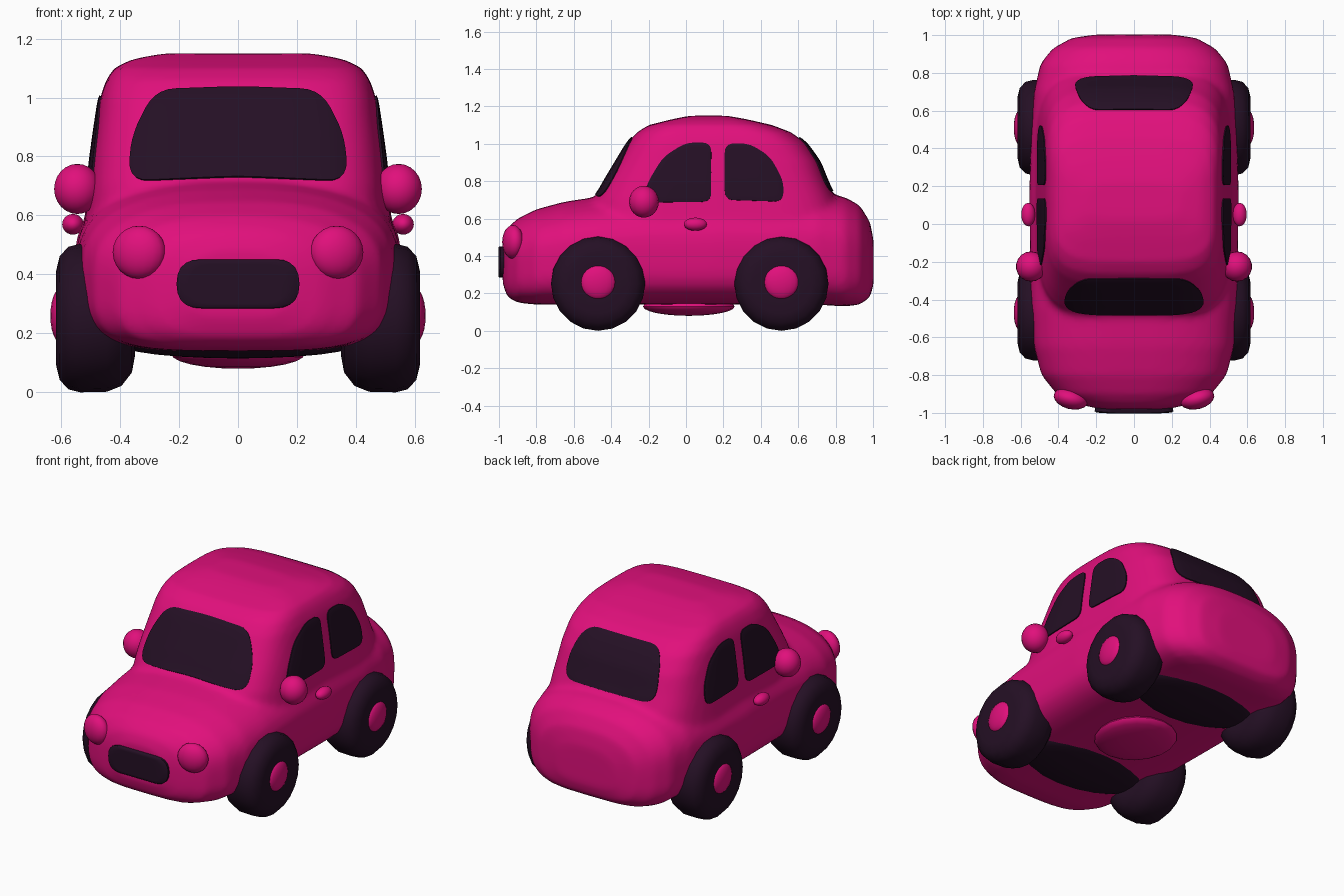
import bpy
import bmesh
from math import sin, cos, pi, radians, ceil
from mathutils import Vector, Matrix
from mathutils.bvhtree import BVHTree

if "Cube" in bpy.data.objects:
    bpy.data.objects.remove(bpy.data.objects["Cube"], do_unlink=True)


def material(name, rgb):
    m = bpy.data.materials.new(name)
    m.use_nodes = True
    m.diffuse_color = (*rgb, 1)
    bsdf = next(n for n in m.node_tree.nodes if n.type == "BSDF_PRINCIPLED")
    bsdf.inputs["Base Color"].default_value = (*rgb, 1)
    return m


PINK = material("hot_pink", (0.75, 0.005, 0.2))
DARK = material("dark_plum", (0.018, 0.005, 0.018))


def finish(name, bm, mat):
    """Turn a bmesh into a smooth-shaded object."""
    bmesh.ops.recalc_face_normals(bm, faces=bm.faces)
    me = bpy.data.meshes.new(name)
    bm.to_mesh(me)
    bm.free()
    for p in me.polygons:
        p.use_smooth = True
    me.set_sharp_from_angle(angle=radians(50))
    me.materials.append(mat)
    ob = bpy.data.objects.new(name, me)
    bpy.context.scene.collection.objects.link(ob)
    return ob


def loft(bm, rings):
    """Skin a list of closed rings and cap both ends."""
    loops = [[bm.verts.new(p) for p in ring] for ring in rings]
    n = len(loops[0])
    for a, b in zip(loops, loops[1:]):
        for i in range(n):
            j = (i + 1) % n
            bm.faces.new((a[i], a[j], b[j], b[i]))
    bm.faces.new(loops[0])
    bm.faces.new(loops[-1])


def power(v, e):
    return abs(v) ** (2 / e) * (1 if v >= 0 else -1)


ANGLES = [2 * pi * i / 40 for i in range(40)]

# Body: a long lower hull and a cabin hull, fused and softened
bm = bmesh.new()
lower = [  # y, half width, bottom, top
    (-0.98, 0.18, 0.25, 0.49), (-0.955, 0.29, 0.18, 0.55), (-0.9, 0.41, 0.15, 0.6),
    (-0.8, 0.49, 0.14, 0.65), (-0.65, 0.53, 0.14, 0.69), (-0.45, 0.545, 0.14, 0.72),
    (-0.2, 0.55, 0.14, 0.74), (0.15, 0.555, 0.14, 0.75), (0.5, 0.545, 0.14, 0.75),
    (0.7, 0.53, 0.14, 0.745), (0.85, 0.495, 0.13, 0.715), (0.93, 0.43, 0.14, 0.67),
    (0.985, 0.33, 0.18, 0.58), (1.003, 0.2, 0.25, 0.48)]
rings = []
for y, w, zb, zt in lower:
    ring = []
    for a in ANGLES:
        e = 2.5 if sin(a) >= 0 else 4
        ring.append((w * power(cos(a), e), y,
                     (zb + zt) / 2 + (zt - zb) / 2 * power(sin(a), e)))
    rings.append(ring)
loft(bm, rings)

cabin = [  # z, half width, front, back
    (0.5, 0.53, -0.53, 0.86), (0.7, 0.508, -0.49, 0.8), (0.8, 0.497, -0.435, 0.755),
    (0.9, 0.483, -0.375, 0.715), (1.0, 0.468, -0.315, 0.645), (1.06, 0.448, -0.265, 0.565),
    (1.1, 0.42, -0.2, 0.46), (1.13, 0.36, -0.08, 0.33), (1.15, 0.25, 0.02, 0.22)]
loft(bm, [[(w * power(cos(a), 4.5), (f + b) / 2 + (b - f) / 2 * power(sin(a), 4.5), z)
           for a in ANGLES] for z, w, f, b in cabin])
body = finish("body", bm, PINK)
remesh = body.modifiers.new("fuse", "REMESH")
remesh.mode = "VOXEL"
remesh.voxel_size = 0.02
remesh.use_smooth_shade = True
soften = body.modifiers.new("soften", "SMOOTH")
soften.factor = 0.5
soften.iterations = 8

bpy.context.view_layer.update()
skin = BVHTree.FromObject(body, bpy.context.evaluated_depsgraph_get())


def outline(corners, r):
    """Round the corners of a polygon and split its long edges."""
    pts = []
    n = len(corners)
    for i in range(n):
        prev, p, nxt = (Vector(corners[k % n]) for k in (i - 1, i, i + 1))
        a, b = (p + (q - p).normalized() * min(r, (q - p).length * 0.49) for q in (prev, nxt))
        pts += [a.lerp(p, t / 5).lerp(p.lerp(b, t / 5), t / 5) for t in range(6)]
    out = []
    for p, q in zip(pts, pts[1:] + pts[:1]):
        steps = max(1, ceil((q - p).length / 0.04))
        out += [p.lerp(q, k / steps) for k in range(steps)]
    return out


def plate(name, corners, r, start, lift=0.008):
    """Lay a thin rounded plate on the body, seen from the start side."""
    start = Vector(start)
    shape = outline(corners, r)
    mid = sum(shape, Vector((0, 0))) / len(shape)

    def place(p, height):
        q = Vector((start.x, p.x, p.y)) if start.x else Vector((p.x, start.y, p.y))
        hit, normal, _, _ = skin.ray_cast(q, -start.normalized())
        return hit + normal * height

    layers = [(1, -0.01), (1, lift * 0.8)] + [(s, lift) for s in (0.95, 0.8, 0.6, 0.4, 0.2, 0.05)]
    bm = bmesh.new()
    loft(bm, [[place(mid.lerp(p, s), h) for p in shape] for s, h in layers])
    return finish(name, bm, DARK)


FRONT, BACK = (0, -3, 0), (0, 3, 0)
plate("windshield", [(-0.37, 0.715), (0, 0.73), (0.37, 0.715), (0.36, 0.87), (0.28, 1.025),
                     (0, 1.035), (-0.28, 1.025), (-0.36, 0.87)], 0.07, FRONT)
plate("rear_window", [(-0.31, 0.745), (0.31, 0.745), (0.31, 0.88), (0.26, 1.03),
                      (-0.26, 1.03), (-0.31, 0.88)], 0.08, BACK)
plate("grille", [(-0.205, 0.285), (0.205, 0.285), (0.205, 0.45), (-0.205, 0.45)],
      0.085, FRONT, 0.022)


def ellipsoid(name, centre, radii, mat, turn=0):
    bm = bmesh.new()
    bmesh.ops.create_uvsphere(bm, u_segments=18, v_segments=12, radius=1)
    bm.transform(Matrix.Translation(centre) @ Matrix.Rotation(turn, 4, "Z")
                 @ Matrix.Diagonal((*radii, 1)))
    return finish(name, bm, mat)


def wheel(name, s, y):
    """Puffy tire with a domed hub."""
    profile = [(-0.12, 0.06), (-0.135, 0.13), (-0.125, 0.185), (-0.09, 0.23), (-0.04, 0.25),
               (0.05, 0.252), (0.09, 0.242), (0.12, 0.21), (0.132, 0.16), (0.125, 0.06)]
    bm = bmesh.new()
    loft(bm, [[(s * (0.485 + x), y + r * cos(a), 0.252 + r * sin(a)) for a in ANGLES[::2]]
              for x, r in profile])
    finish(name + "_tire", bm, DARK)
    ellipsoid(name + "_hub", (s * 0.602, y, 0.26), (0.035, 0.095, 0.092), PINK)


# Parts repeated on both sides
for side, s in (("left", 1), ("right", -1)):
    plate(side + "_front_window", [(-0.24, 0.685), (0.135, 0.69), (0.135, 1.005), (0.0, 1.005),
                                   (-0.12, 0.93), (-0.2, 0.8)], 0.05, (3 * s, 0, 0))
    plate(side + "_back_window", [(0.207, 0.7), (0.52, 0.69), (0.52, 0.8), (0.45, 0.93),
                                  (0.34, 1.0), (0.207, 1.0)], 0.05, (3 * s, 0, 0))
    ellipsoid(side + "_headlight", (s * 0.335, -0.925, 0.475), (0.092, 0.055, 0.09), PINK, s * 0.25)
    ellipsoid(side + "_mirror", (s * 0.545, -0.225, 0.69), (0.08, 0.08, 0.085), PINK)
    ellipsoid(side + "_door_handle", (s * 0.56, 0.05, 0.57), (0.037, 0.062, 0.035), PINK)
    wheel(side + "_front", s, -0.47)
    wheel(side + "_rear", s, 0.51)

# Underside
ellipsoid("front_axle_cover", (0, -0.47, 0.16), (0.4, 0.23, 0.045), DARK)
ellipsoid("rear_axle_cover", (0, 0.51, 0.16), (0.4, 0.23, 0.045), DARK)
ellipsoid("floor_pan", (0, 0.015, 0.13), (0.23, 0.245, 0.05), PINK)
